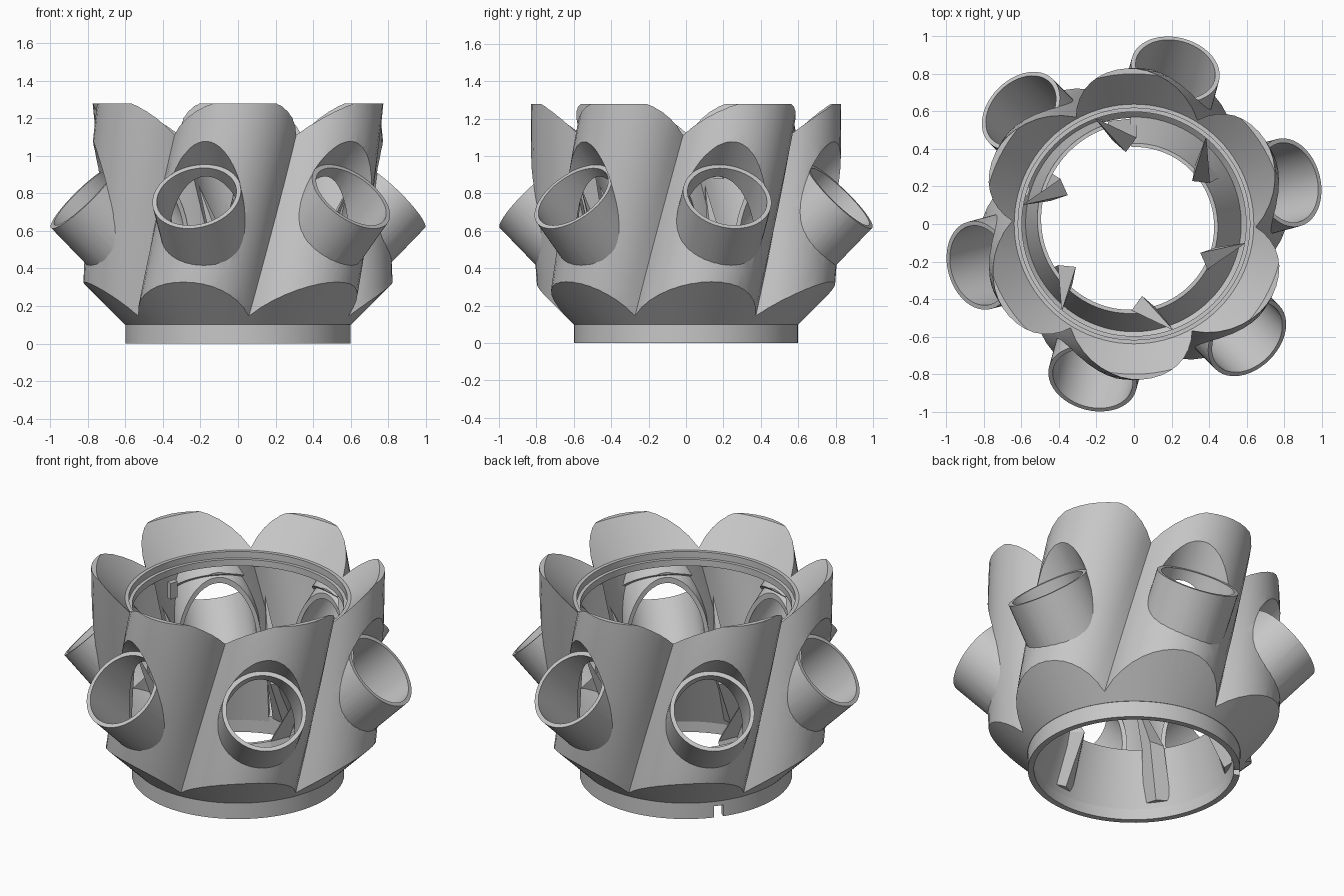
import bpy, bmesh, math
from mathutils import Vector, Matrix

if "Cube" in bpy.data.objects:
    bpy.data.objects.remove(bpy.data.objects["Cube"], do_unlink=True)

grey = bpy.data.materials.new("plain grey plastic")
grey.use_nodes = True
grey.diffuse_color = (0.57, 0.57, 0.57, 1)
grey.node_tree.nodes["Principled BSDF"].inputs["Base Color"].default_value = (0.57, 0.57, 0.57, 1)

LOBES = 6
STEP = math.tau / LOBES
TILT = math.radians(45)
MOUTH_R, MOUTH_Z = 0.855, 0.785
TUBE, BORE, HOOD = 0.24, 0.216, 0.262


def make(name, bm):
    bmesh.ops.recalc_face_normals(bm, faces=bm.faces)
    mesh = bpy.data.meshes.new(name)
    bm.to_mesh(mesh)
    bm.free()
    mesh.materials.append(grey)
    ob = bpy.data.objects.new(name, mesh)
    bpy.context.scene.collection.objects.link(ob)
    return ob


def polar(r, a, z):
    return (r * math.cos(a), r * math.sin(a), z)


def loft(name, rings, closed=False):
    """Skin a stack of equal rings of points."""
    bm = bmesh.new()
    rows = [[bm.verts.new(p) for p in ring] for ring in rings]
    n = len(rows[0])
    pairs = list(zip(rows, rows[1:])) + ([(rows[-1], rows[0])] if closed else [])
    for a, b in pairs:
        for i in range(n):
            j = (i + 1) % n
            bm.faces.new((a[i], a[j], b[j], b[i]))
    if not closed:
        bm.faces.new(rows[0])
        bm.faces.new(rows[-1])
    return make(name, bm)


def turned(name, profile, closed=False, n=96):
    """Revolve (radius, height) points; open profiles become capped solids."""
    circle = [math.tau * i / n for i in range(n)]
    return loft(name, [[polar(r, a, z) for a in circle] for r, z in profile], closed)


def lobe_angle(z):
    return math.radians(-115 + 24.3 * (z - 0.14))


def lobe_solid(name, radius, z0, z1, per=16, levels=16):
    """Six merged round lobes, twisting as they rise."""
    rings = []
    for k in range(levels + 1):
        z = z0 + (z1 - z0) * k / levels
        ring = []
        for i in range(LOBES * per):
            local = (i % per) / per * STEP - STEP / 2
            a = lobe_angle(z) + (i // per) * STEP + local
            r = 0.5 * math.cos(local) + math.sqrt(radius ** 2 - (0.5 * math.sin(local)) ** 2)
            ring.append(polar(r, a, z))
        rings.append(ring)
    return loft(name, rings)


def tube(radius, s0, s1, k):
    """Cylinder along the k-th pocket axis, from s0 to s1 about the mouth."""
    bm = bmesh.new()
    a = math.radians(-105) + k * STEP
    axis = Vector(polar(math.cos(TILT), a, math.sin(TILT)))
    mouth = Vector(polar(MOUTH_R, a, MOUTH_Z))
    turn = axis.to_track_quat("Z", "Y").to_matrix().to_4x4()
    bmesh.ops.create_cone(bm, cap_ends=True, segments=48, radius1=radius, radius2=radius,
                          depth=s1 - s0, matrix=Matrix.Translation(mouth + axis * (s0 + s1) / 2) @ turn)
    return make("tube", bm)


def block(name, angle, radius, z, size):
    bm = bmesh.new()
    place = Matrix.Rotation(math.radians(angle), 4, "Z") @ Matrix.Translation((radius, 0, z))
    bmesh.ops.create_cube(bm, size=1, matrix=place @ Matrix.Diagonal((*size, 1)))
    return make(name, bm)


def boolean(ob, other, op):
    mod = ob.modifiers.new("cut", "BOOLEAN")
    mod.solver = "EXACT"
    mod.operation = op
    mod.object = other
    bpy.context.view_layer.update()
    mesh = bpy.data.meshes.new_from_object(ob.evaluated_get(bpy.context.evaluated_depsgraph_get()))
    ob.modifiers.clear()
    ob.data = mesh
    bpy.data.objects.remove(other, do_unlink=True)


def each_tube(ob, op, radius, s0, s1):
    for k in range(LOBES):
        boolean(ob, tube(radius, s0, s1, k), op)


# Lobed body: twisted lobes trimmed by a lower cone and an upper funnel
body = lobe_solid("lobed_body", 0.33, 0.05, 1.4)
boolean(body, turned("outer_trim", [(0.602, 0.1), (0.902, 0.4), (0.902, 1.278), (0.8, 1.278),
                                    (0.638, 1.1), (0.01, 1.1)]), "INTERSECT")
each_tube(body, "UNION", TUBE, -0.38, 0)

# Hollow inside, leaving the pocket tubes and the hoods above them
void = lobe_solid("void", 0.302, -0.1, 1.45)
boolean(void, turned("void_trim", [(0.565, 0.0), (0.565, 0.11), (0.9, 0.445), (0.9, 1.36),
                                   (0.61, 1.02), (0.01, 1.02)]), "INTERSECT")
each_tube(void, "DIFFERENCE", TUBE + 0.001, -0.42, 0.01)
each_tube(void, "DIFFERENCE", HOOD, -0.03, 0.5)

# Clear the middle so that the tubes stop near the lobe walls
clearance = lobe_solid("clearance", 0.3, 0.17, 1.2)
boolean(clearance, turned("clearance_trim", [(0.655, 0.24), (0.655, 1.0)]), "INTERSECT")
boolean(void, clearance, "UNION")
boolean(body, void, "DIFFERENCE")

# Pocket bores and the clearance in front of each mouth
each_tube(body, "DIFFERENCE", BORE, -0.5, 0.02)
each_tube(body, "DIFFERENCE", TUBE + 0.002, -0.004, 0.6)

# Central opening with a stepped seat at the top
boolean(body, turned("core", [(0.57, 0.19), (0.597, 0.22), (0.597, 1.06), (0.617, 1.06),
                              (0.617, 1.2)]), "DIFFERENCE")

# Base ring with a small locating notch
base = turned("base_ring", [(0.565, 0), (0.6, 0), (0.6, 0.105), (0.565, 0.105)], closed=True)
boolean(base, block("notch", 143, 0.58, 0.02, (0.2, 0.055, 0.1)), "DIFFERENCE")

# Inner cone, its rim widening in a slow spiral that ends in a gap
sections = []
for i in range(97):
    t = i / 96
    a = math.radians(92 - 345 * t)
    rim = 0.42 + 0.12 * t ** 1.5
    sections.append([polar(0.567, a, 0.06), polar(0.587, a, 0.08),
                     polar(rim + 0.01, a, 0.4), polar(rim - 0.01, a, 0.4)])
cone = loft("inner_cone", sections)

# Small tab inside the top opening
block("locating_tab", 163, 0.6, 0.93, (0.03, 0.05, 0.1))

# Tapering spurs at the foot of each crease
bm = bmesh.new()
for k in range(LOBES):
    foot = lobe_angle(0.2) + STEP * (k + 0.5)
    side = math.radians(8)
    low = [polar(0.565, foot - side, 0.1), polar(0.53, foot, 0.1), polar(0.565, foot + side, 0.1)]
    mid = [polar(0.46, foot - side, 0.4), polar(0.385, foot, 0.4), polar(0.46, foot + side, 0.4)]
    tip = bm.verts.new(polar(0.605, foot + math.radians(14), 0.85))
    low, mid = ([bm.verts.new(p) for p in row] for row in (low, mid))
    bm.faces.new(low)
    for i in range(3):
        j = (i + 1) % 3
        bm.faces.new((low[i], low[j], mid[j], mid[i]))
        bm.faces.new((mid[i], mid[j], tip))
make("crease_spurs", bm)

# Smooth curves, sharp edges
for ob in (body, base, cone):
    bpy.ops.object.select_all(action="DESELECT")
    ob.select_set(True)
    bpy.context.view_layer.objects.active = ob
    bpy.ops.object.shade_smooth_by_angle(angle=math.radians(25))
